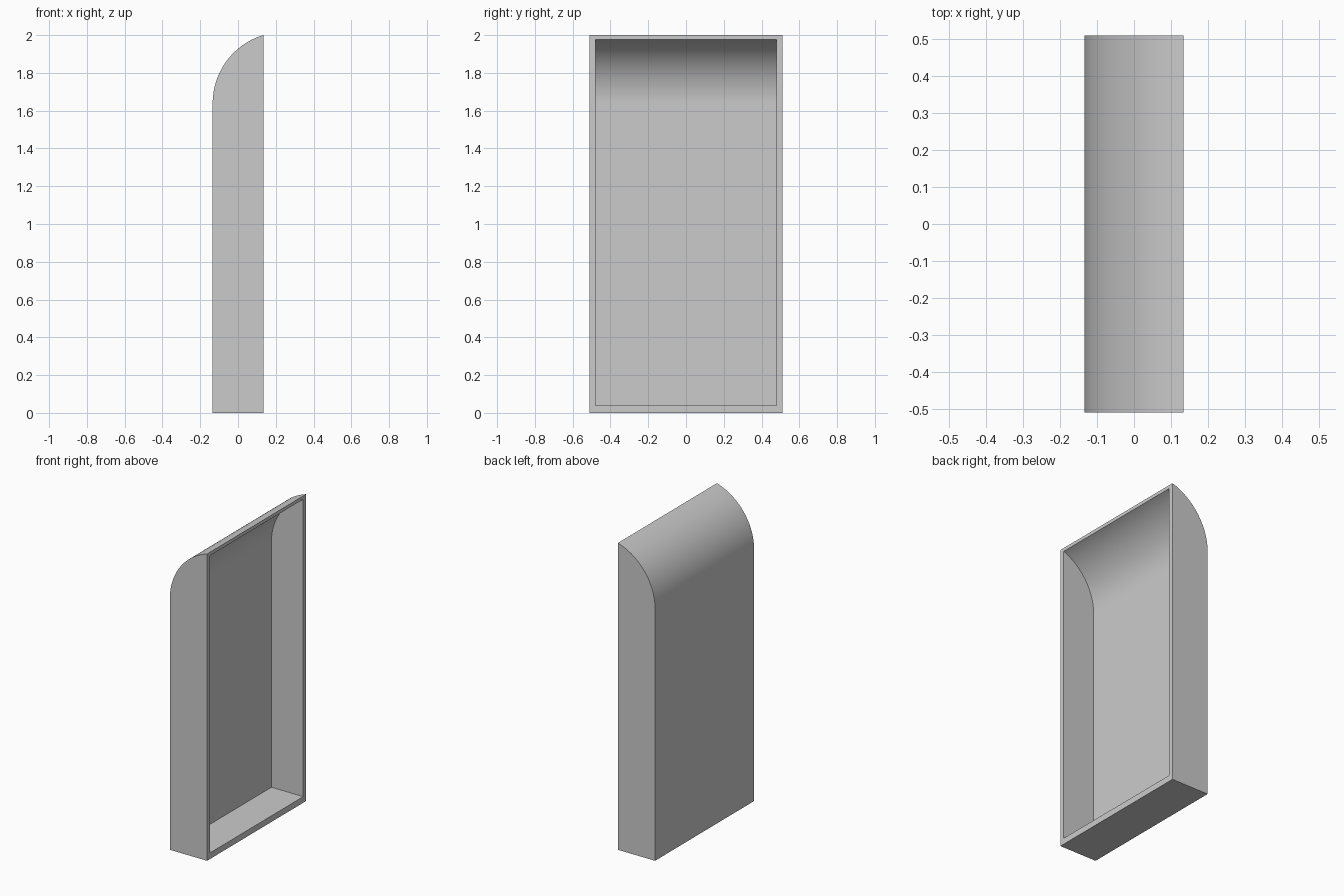
import bpy, bmesh, math

cube = bpy.data.objects.get("Cube")
if cube:
    bpy.data.objects.remove(cube)

FRONT, SPRING = 0.134, 1.64      # open-side plane, height where the arc starts
SEGMENTS = 32

grey = bpy.data.materials.new("light grey")
grey.use_nodes = True
colour = (0.6, 0.6, 0.6, 1)
grey.diffuse_color = colour
grey.node_tree.nodes["Principled BSDF"].inputs["Base Color"].default_value = colour


def profile(back, floor, top):
    """Side outline from the floor edge up the back wall and over the arc."""
    width, height = FRONT - back, top - SPRING
    radius = (width ** 2 + height ** 2) / (2 * width)
    sweep = math.atan2(height, radius - width)
    points = [(FRONT, floor), (back, floor)]
    for i in range(SEGMENTS + 1):
        a = sweep * i / SEGMENTS
        points.append((back + radius * (1 - math.cos(a)), SPRING + radius * math.sin(a)))
    return points


def open_shell(bm, points, half):
    """Extruded outline, closed at both ends and open towards +x."""
    sides = [[bm.verts.new((x, y, z)) for x, z in points] for y in (-half, half)]
    a, b = sides
    bm.faces.new(a)
    bm.faces.new(b[::-1])
    for i in range(len(points) - 1):
        bm.faces.new((a[i], b[i], b[i + 1], a[i + 1]))
    return [a[0], b[0], b[-1], a[-1]]


# Outer skin, recess and the rim joining them
bm = bmesh.new()
outer = open_shell(bm, profile(-0.134, 0, 2), 0.51)
inner = open_shell(bm, profile(-0.095, 0.04, 1.978), 0.48)
for i in range(4):
    j = (i + 1) % 4
    bm.faces.new((outer[i], outer[j], inner[j], inner[i]))
bmesh.ops.recalc_face_normals(bm, faces=bm.faces)

mesh = bpy.data.meshes.new("curved_shell")
bm.to_mesh(mesh)
bm.free()
mesh.materials.append(grey)
shell = bpy.data.objects.new("curved_shell", mesh)
bpy.context.collection.objects.link(shell)
bpy.context.view_layer.objects.active = shell
shell.select_set(True)
bpy.ops.object.shade_smooth_by_angle(angle=math.radians(30))
